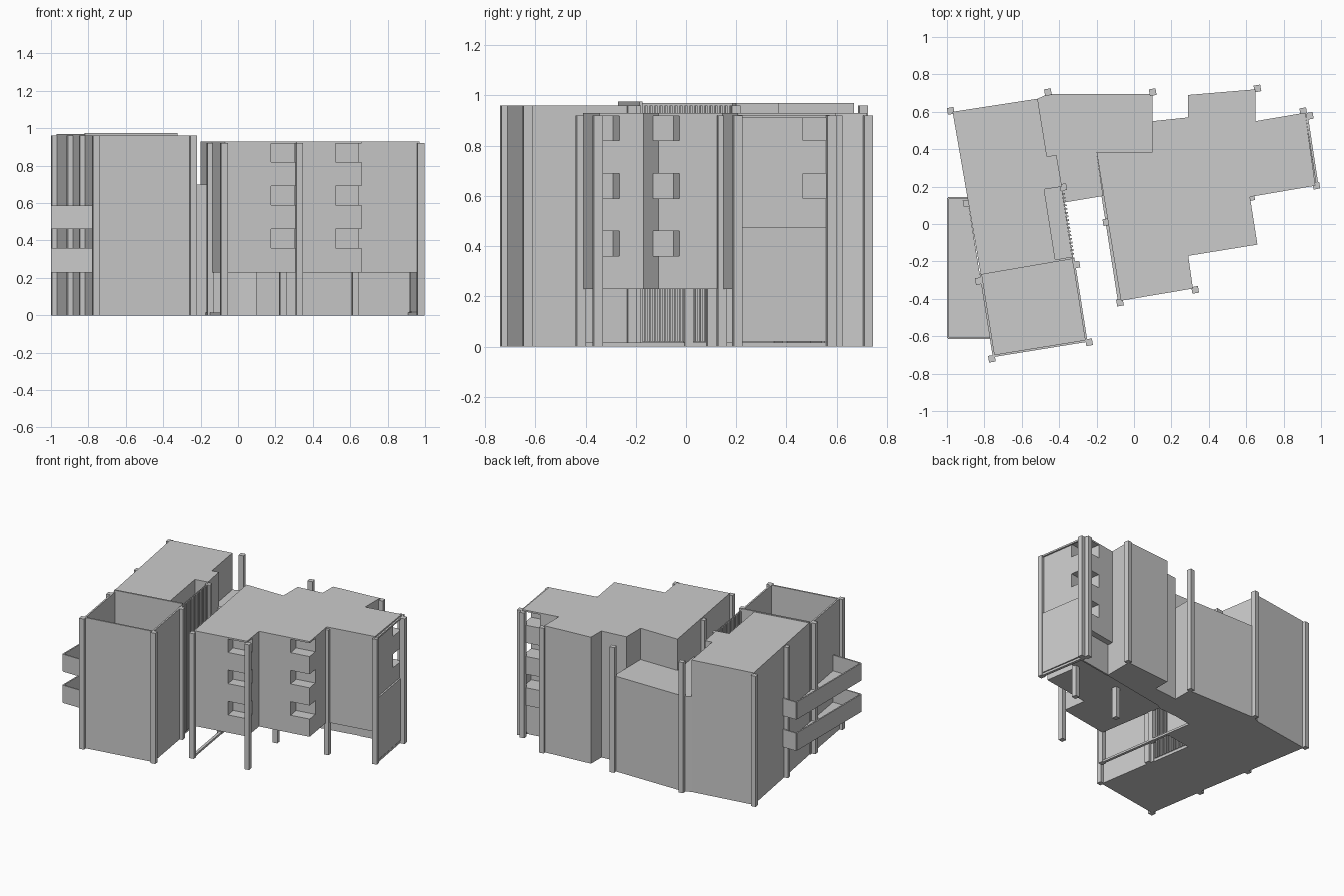
import bpy, bmesh, math
from mathutils import Vector, Matrix

if "Cube" in bpy.data.objects:
    bpy.data.objects.remove(bpy.data.objects["Cube"])

ANG = math.radians(9.8)      # the plan is turned on the grid


def finish(name, bm):
    bmesh.ops.recalc_face_normals(bm, faces=bm.faces)
    me = bpy.data.meshes.new(name)
    bm.to_mesh(me)
    bm.free()
    ob = bpy.data.objects.new(name, me)
    bpy.context.collection.objects.link(ob)
    return ob


def prism(name, pts, z0, z1):
    bm = bmesh.new()
    f = bm.faces.new([bm.verts.new((x, y, z0)) for x, y in pts])
    r = bmesh.ops.extrude_face_region(bm, geom=[f])
    vs = [v for v in r['geom'] if isinstance(v, bmesh.types.BMVert)]
    bmesh.ops.translate(bm, verts=vs, vec=(0, 0, z1 - z0))
    return finish(name, bm)


def add_box(bm, x, y, z0, z1, w, d):
    m = (Matrix.Translation((x, y, (z0 + z1) / 2)) @ Matrix.Rotation(ANG, 4, 'Z')
         @ Matrix.Diagonal((w, d, z1 - z0, 1)))
    bmesh.ops.create_cube(bm, size=1, matrix=m)


def wall(name, a, b, z0, z1, t=0.012):
    a, b = Vector(a), Vector(b)
    d = (b - a).normalized()
    n = Vector((-d.y, d.x)) * t / 2
    return prism(name, [a - n, b - n, b + n, a + n], z0, z1)


# --- right block, raised above the ground ---
right = prism("raised_block", [
    (-0.20, 0.385), (0.10, 0.385), (0.10, 0.55), (0.29, 0.57), (0.29, 0.69),
    (0.65, 0.72), (0.65, 0.55), (0.915, 0.595), (0.97, 0.205), (0.62, 0.145),
    (0.66, -0.11), (0.29, -0.17), (0.315, -0.345), (-0.07, -0.41)], 0.23, 0.93)

# corner loggia openings on three floors
bm = bmesh.new()
u = Vector((math.cos(ANG), math.sin(ANG)))
v = Vector((-u.y, u.x))
for cx, cy, sv, dep in [(0.315, -0.345, 1, 0.08), (0.66, -0.11, 1, 0.085),
                        (0.925, 0.597, -1, 0.13)]:
    for z0, z1 in [(0.36, 0.46), (0.59, 0.69), (0.82, 0.918)]:
        c = Vector((cx, cy)) - u * 0.045 + v * sv * (dep / 2 - 0.025)
        add_box(bm, c.x, c.y, z0, z1, 0.19, dep + 0.05)
cutter = finish("loggia_cutter", bm)
cutter.hide_render = True
mod = right.modifiers.new("loggias", 'BOOLEAN')
mod.object = cutter
mod.operation = 'DIFFERENCE'
mod.solver = 'EXACT'
dg = bpy.context.evaluated_depsgraph_get()
new = bpy.data.meshes.new_from_object(right.evaluated_get(dg))
right.modifiers.clear()
right.data = new
bpy.data.objects.remove(cutter)

# ground floor under the rear of the right block
prism("ground_floor", [
    (-0.19, 0.385), (0.10, 0.385), (0.10, 0.55), (0.29, 0.57), (0.29, 0.69),
    (0.65, 0.72), (0.65, 0.50), (-0.05, 0.375), (-0.19, 0.35)], 0, 0.23)
wall("ground_rear_wall", (0.64, 0.50), (0.915, 0.545), 0, 0.23)

# screen on the east end and thin ground rails
wall("east_screen", (0.98, 0.21), (0.925, 0.56), 0.02, 0.475)
wall("east_rail", (0.975, 0.205), (0.91, 0.60), 0, 0.015, 0.02)
wall("east_top_rail", (0.98, 0.21), (0.925, 0.57), 0.91, 0.922)
wall("west_rail", (-0.075, -0.42), (-0.20, 0.385), 0, 0.015, 0.02)

# --- link with roof terrace ---
prism("terrace_link", [
    (-0.515, 0.67), (-0.46, 0.695), (0.10, 0.695), (0.10, 0.385), (-0.20, 0.385),
    (-0.165, 0.15), (-0.375, 0.115), (-0.415, 0.37), (-0.465, 0.36)], 0, 0.70)

# --- left block with open gallery and light court ---
prism("left_block", [
    (-0.97, 0.60), (-0.515, 0.67), (-0.465, 0.36), (-0.415, 0.37), (-0.385, 0.20),
    (-0.48, 0.185), (-0.42, -0.195), (-0.82, -0.265)], 0, 0.97)
A, B, C, D = (-0.82, -0.265), (-0.325, -0.18), (-0.255, -0.625), (-0.75, -0.705)
prism("court_floor", [A, B, C, D], 0, 0.02)
wall("court_rear_wall", A, B, 0, 0.975)
wall("court_east_wall", B, C, 0, 0.96)
wall("court_front_wall", C, D, 0, 0.96)
wall("court_west_wall", D, A, 0, 0.96)
prism("gallery_floor", [(-0.48, 0.185), (-0.385, 0.20), (-0.325, -0.18), (-0.42, -0.195)],
      0, 0.02)

# vertical louvres along the gallery
bm = bmesh.new()
for i in range(18):
    t = i / 17
    add_box(bm, -0.38 + 0.052 * t, 0.18 - 0.34 * t, 0.02, 0.96, 0.016, 0.009)
finish("louvres", bm)

# --- west balconies: slab with thin parapets ---
P = [(-0.89, 0.14), (-0.995, 0.14), (-0.995, -0.61), (-0.77, -0.61)]
for i, (z0, z1) in enumerate([(0.23, 0.36), (0.46, 0.588)]):
    prism(f"balcony_slab_{i}", P, z0, z0 + 0.012)
    for k in range(3):
        wall(f"balcony_parapet_{i}_{k}", P[k], P[k + 1], z0, z1, 0.01)

# --- square posts ---
left_posts = [(-0.98, 0.605), (-0.46, 0.705), (-0.895, 0.11), (-0.83, -0.305),
              (-0.76, -0.72), (-0.24, -0.632), (-0.308, -0.217), (-0.378, 0.197)]
right_posts = [(0.10, 0.705), (0.66, 0.725), (0.905, 0.603), (0.94, 0.578),
               (0.975, 0.205), (0.627, 0.143), (-0.148, 0.01), (0.327, -0.352),
               (-0.075, -0.42)]
for name, pts, top in [("left_posts", left_posts, 0.96), ("right_posts", right_posts, 0.92),
                       ("inner_post", [(0.24, 0.10)], 0.23)]:
    bm = bmesh.new()
    for x, y in pts:
        add_box(bm, x, y, 0, top, 0.036, 0.036)
    finish(name, bm)
